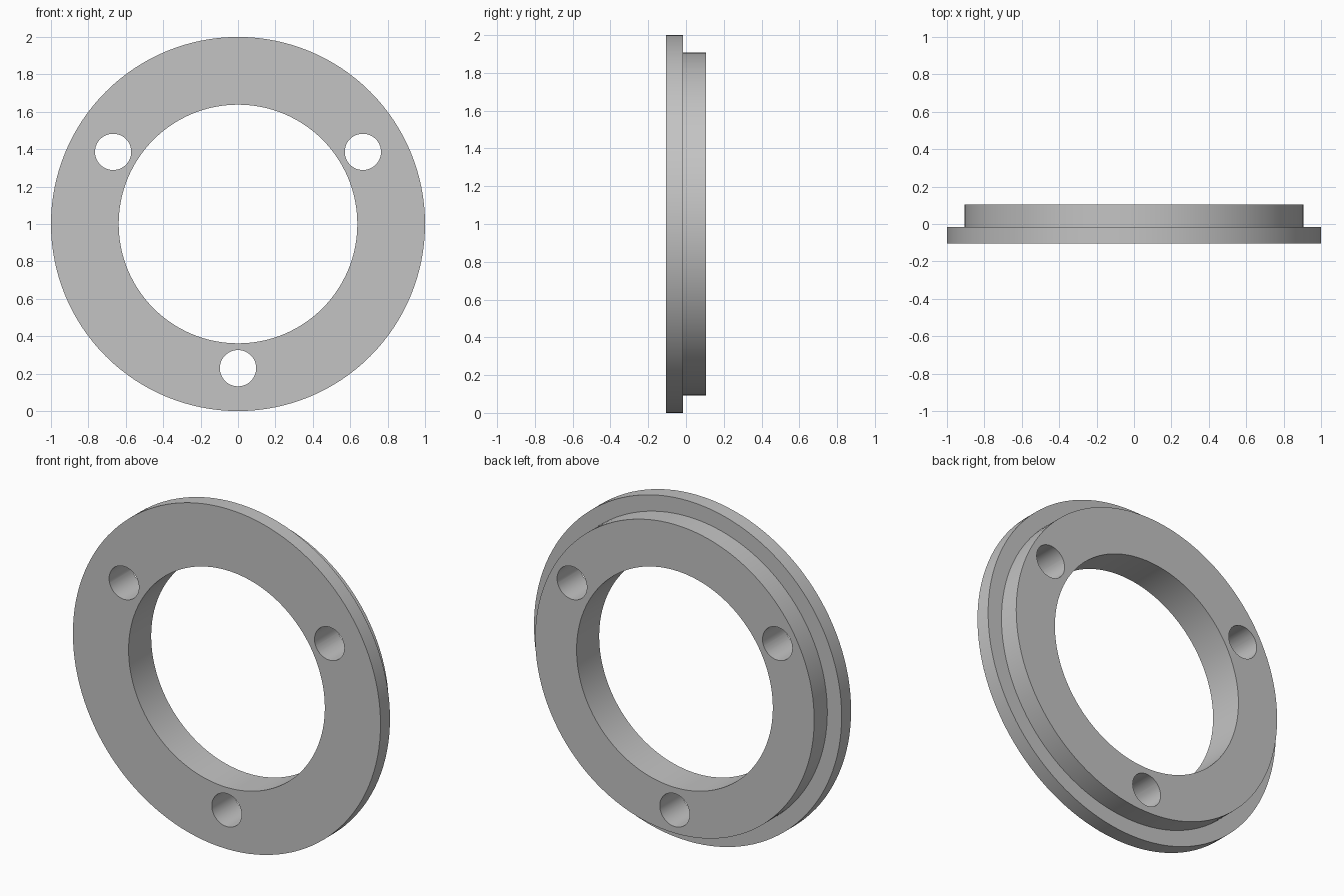
import bpy, bmesh, math
from mathutils import Matrix, Vector

cube = bpy.data.objects.get("Cube")
if cube:
    bpy.data.objects.remove(cube, do_unlink=True)

CENTRE = Vector((0, 0, 1))
FRONT, STEP, BACK = -0.105, -0.017, 0.105
RIM, SHOULDER, BORE = 1.0, 0.907, 0.638
BOLT_CIRCLE, BOLT_RADIUS = 0.771, 0.097
SEGMENTS = 128

# Plain grey metal
grey = bpy.data.materials.new("grey_metal")
grey.use_nodes = True
colour = (0.55, 0.55, 0.55, 1)
grey.diffuse_color = colour
grey.node_tree.nodes["Principled BSDF"].inputs["Base Color"].default_value = colour


def add_object(name, bm):
    bmesh.ops.recalc_face_normals(bm, faces=bm.faces)
    mesh = bpy.data.meshes.new(name)
    bm.to_mesh(mesh)
    bm.free()
    mesh.materials.append(grey)
    obj = bpy.data.objects.new(name, mesh)
    bpy.context.collection.objects.link(obj)
    return obj


# Stepped ring: closed (radius, y) profile turned about the y axis
profile = [(BORE, FRONT), (RIM, FRONT), (RIM, STEP),
           (SHOULDER, STEP), (SHOULDER, BACK), (BORE, BACK)]
bm = bmesh.new()
rings = []
for i in range(SEGMENTS):
    a = math.tau * i / SEGMENTS
    rings.append([bm.verts.new(CENTRE + Vector((r * math.sin(a), y, r * math.cos(a))))
                  for r, y in profile])
for i, ring in enumerate(rings):
    following = rings[(i + 1) % SEGMENTS]
    for j in range(len(profile)):
        k = (j + 1) % len(profile)
        bm.faces.new((ring[j], ring[k], following[k], following[j]))
flange = add_object("flange_ring", bm)

# Three bolt holes, one straight down and the others evenly spaced
bm = bmesh.new()
for i in range(3):
    a = math.pi + math.tau * i / 3
    spot = CENTRE + BOLT_CIRCLE * Vector((math.sin(a), 0, math.cos(a)))
    bmesh.ops.create_cone(bm, cap_ends=True, segments=48, depth=0.6,
                          radius1=BOLT_RADIUS, radius2=BOLT_RADIUS,
                          matrix=Matrix.Translation(spot) @ Matrix.Rotation(math.pi / 2, 4, "X"))
cutter = add_object("bolt_hole_cutter", bm)
cutter.hide_render = True

cut = flange.modifiers.new("bolt_holes", "BOOLEAN")
cut.operation = "DIFFERENCE"
cut.solver = "EXACT"
cut.object = cutter

bpy.ops.object.select_all(action="DESELECT")
flange.select_set(True)
bpy.context.view_layer.objects.active = flange
bpy.ops.object.modifier_apply(modifier=cut.name)
bpy.data.objects.remove(cutter, do_unlink=True)
bpy.ops.object.shade_smooth_by_angle(angle=math.radians(30))
